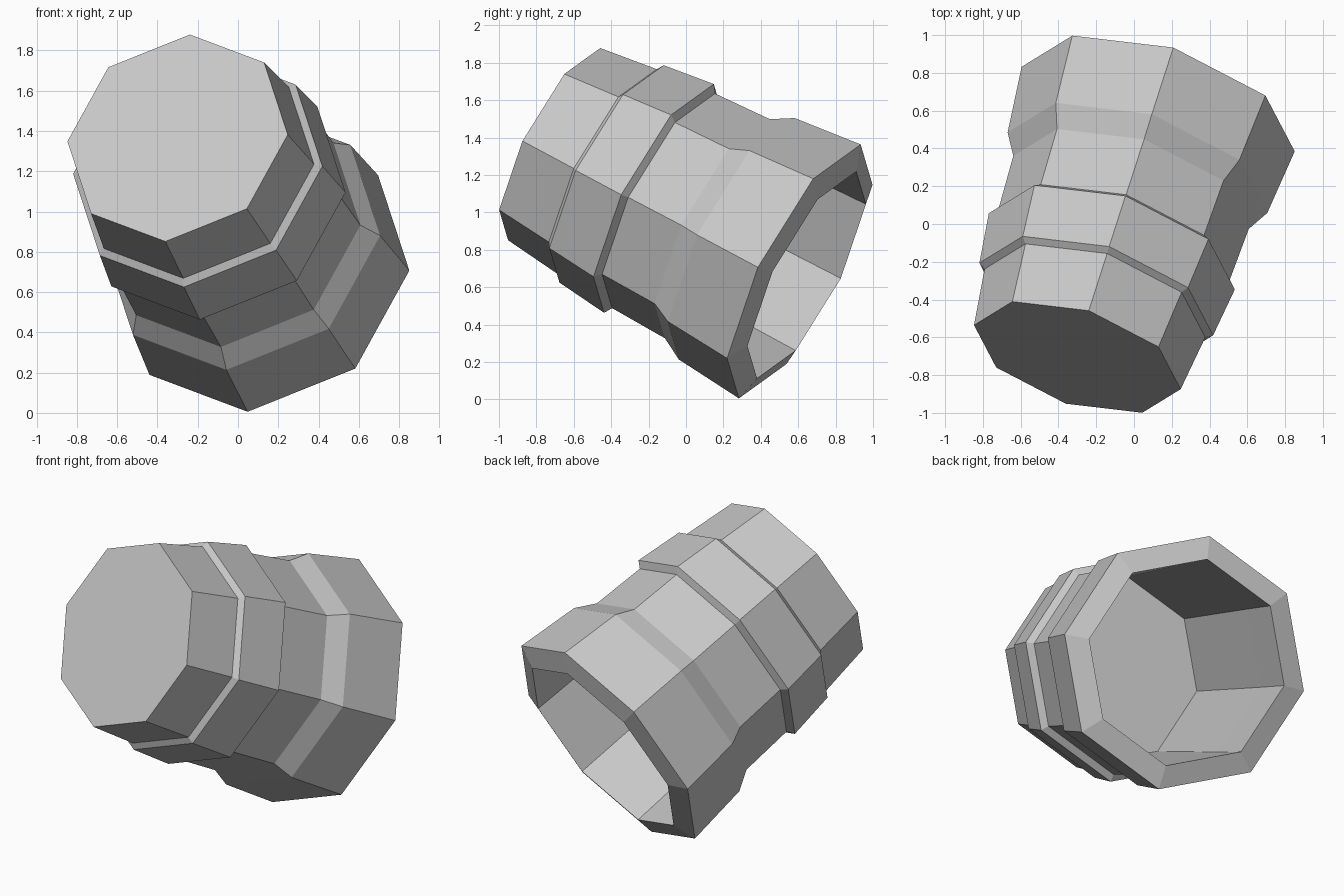
import bpy, bmesh
from math import cos, sin, pi
from mathutils import Vector, Matrix

cube = bpy.data.objects.get("Cube")
if cube:
    bpy.data.objects.remove(cube, do_unlink=True)

SIDES = 8

grey = bpy.data.materials.new("plain_grey")
grey.use_nodes = True
colour = (0.57, 0.57, 0.57, 1)
grey.diffuse_color = colour
grey.node_tree.nodes["Principled BSDF"].inputs["Base Color"].default_value = colour


def lathe(name, profile, frame):
    """Turn (distance along axis, radius) pairs into a capped faceted solid."""
    bm = bmesh.new()
    rings = []
    for dist, radius in profile:
        angles = [2 * pi * i / SIDES for i in range(SIDES)]
        rings.append([bm.verts.new((radius * cos(t), radius * sin(t), dist))
                      for t in angles])
    for lower, upper in zip(rings, rings[1:]):
        for i in range(SIDES):
            j = (i + 1) % SIDES
            bm.faces.new((lower[i], lower[j], upper[j], upper[i]))
    bm.faces.new(rings[0])
    bm.faces.new(rings[-1])
    bmesh.ops.recalc_face_normals(bm, faces=bm.faces)
    mesh = bpy.data.meshes.new(name)
    bm.to_mesh(mesh)
    bm.free()
    mesh.materials.append(grey)
    obj = bpy.data.objects.new(name, mesh)
    obj.matrix_world = frame
    bpy.context.collection.objects.link(obj)
    return obj


# Tilted frame: the axis runs from the closed front end to the open back end
axis = Vector((0.278, 0.853, -0.442)).normalized()
corner = Vector((0.105, 0.428, 0.899))
corner = (corner - axis * corner.dot(axis)).normalized()
side = axis.cross(corner)
frame = Matrix((corner, side, axis)).transposed().to_4x4()
frame.translation = (-0.30, -0.705, 1.365)

# Outer wall: tapered nose, raised band, waist and flared mouth
outer = [(0, 0.573), (0.335, 0.612), (0.36, 0.648), (0.657, 0.682),
         (0.686, 0.640), (1.023, 0.653), (1.145, 0.72), (1.54, 0.757)]
# Inner wall: protruding lip, then the hollow down to its floor
inner = [(1.583, 0.617), (1.21, 0.605), (0.22, 0.56)]

lathe("hollow_octagonal_cup", outer + inner, frame)
